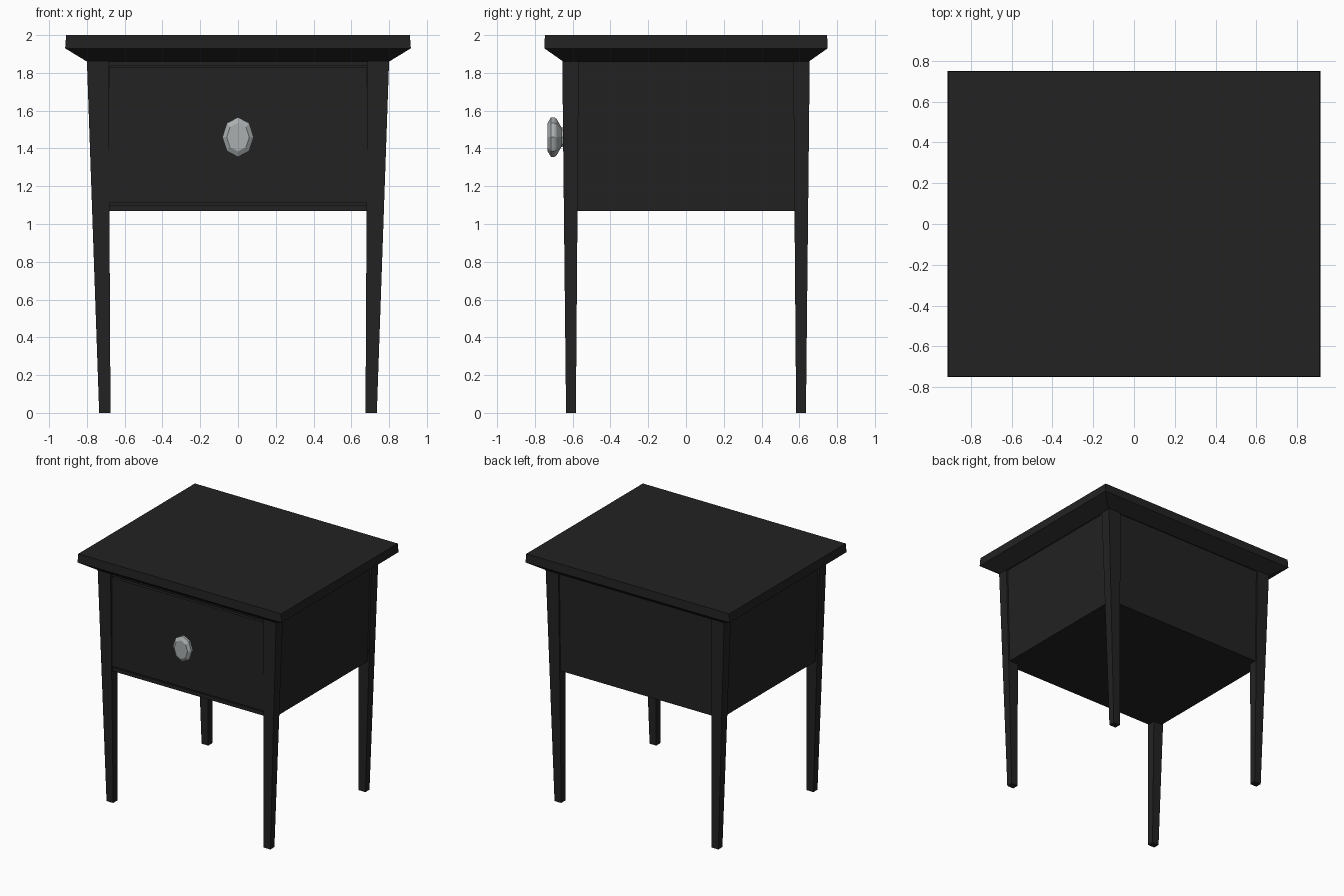
import bpy
import math

if "Cube" in bpy.data.objects:
    bpy.data.objects.remove(bpy.data.objects["Cube"])


def material(name, rgb):
    m = bpy.data.materials.new(name)
    m.diffuse_color = (*rgb, 1)
    m.use_nodes = True
    m.node_tree.nodes["Principled BSDF"].inputs["Base Color"].default_value = m.diffuse_color
    return m


BLACK = material("black paint", (0.016, 0.016, 0.016))
METAL = material("brushed metal", (0.40, 0.425, 0.435))


def loft(name, rings, mat):
    """Join rings of equal point count into a closed solid."""
    n = len(rings[0])
    verts = [p for ring in rings for p in ring]
    faces = [tuple(reversed(range(n))), tuple(range(len(verts) - n, len(verts)))]
    for r in range(len(rings) - 1):
        for i in range(n):
            j = (i + 1) % n
            a, b = r * n, (r + 1) * n
            faces.append((a + i, a + j, b + j, b + i))
    mesh = bpy.data.meshes.new(name)
    mesh.from_pydata(verts, [], faces)
    mesh.materials.append(mat)
    obj = bpy.data.objects.new(name, mesh)
    bpy.context.collection.objects.link(obj)
    return obj


def rect(x0, x1, y0, y1, z):
    x0, x1 = sorted((x0, x1))
    y0, y1 = sorted((y0, y1))
    return [(x0, y0, z), (x1, y0, z), (x1, y1, z), (x0, y1, z)]


def centred(x, y, z):
    return rect(-x, x, -y, y, z)


def box(name, x0, x1, y0, y1, z0, z1):
    return loft(name, [rect(x0, x1, y0, y1, z0), rect(x0, x1, y0, y1, z1)], BLACK)


# Table top with a chamfered underside
loft("table_top", [centred(0.80, 0.65, 1.86), centred(0.915, 0.75, 1.93),
                   centred(0.91, 0.747, 2.0)], BLACK)

# Four tapered legs
for sx, side in ((-1, "left"), (1, "right")):
    for sy, end in ((-1, "front"), (1, "back")):
        loft(f"{end}_{side}_leg", [
            rect(sx * 0.675, sx * 0.735, sy * 0.583, sy * 0.635, 0),
            rect(sx * 0.685, sx * 0.80, sy * 0.568, sy * 0.655, 1.865)], BLACK)

# Cabinet body, tapering with the legs
body = loft("cabinet_body", [
    rect(-0.76, 0.76, -0.61, 0.635, 1.07),
    rect(-0.785, 0.785, -0.61, 0.643, 1.865)], BLACK)

# Front rails and drawer front with narrow gaps between them
box("top_rail", -0.688, 0.688, -0.638, -0.60, 1.84, 1.865)
box("bottom_rail", -0.688, 0.688, -0.638, -0.60, 1.07, 1.10)
box("drawer_front", -0.682, 0.682, -0.642, -0.60, 1.11, 1.828)

# Faceted oval knob, from the stem outward (depth, size)
rings = []
for y, s in ((-0.635, 0.45), (-0.66, 0.5), (-0.685, 0.92), (-0.697, 1.0),
             (-0.715, 1.0), (-0.732, 0.72)):
    rings.append([(0.083 * s * math.cos(i * math.pi / 4), y,
                   1.46 + 0.105 * s * math.sin(i * math.pi / 4)) for i in range(8)])
loft("drawer_knob", rings, METAL)
